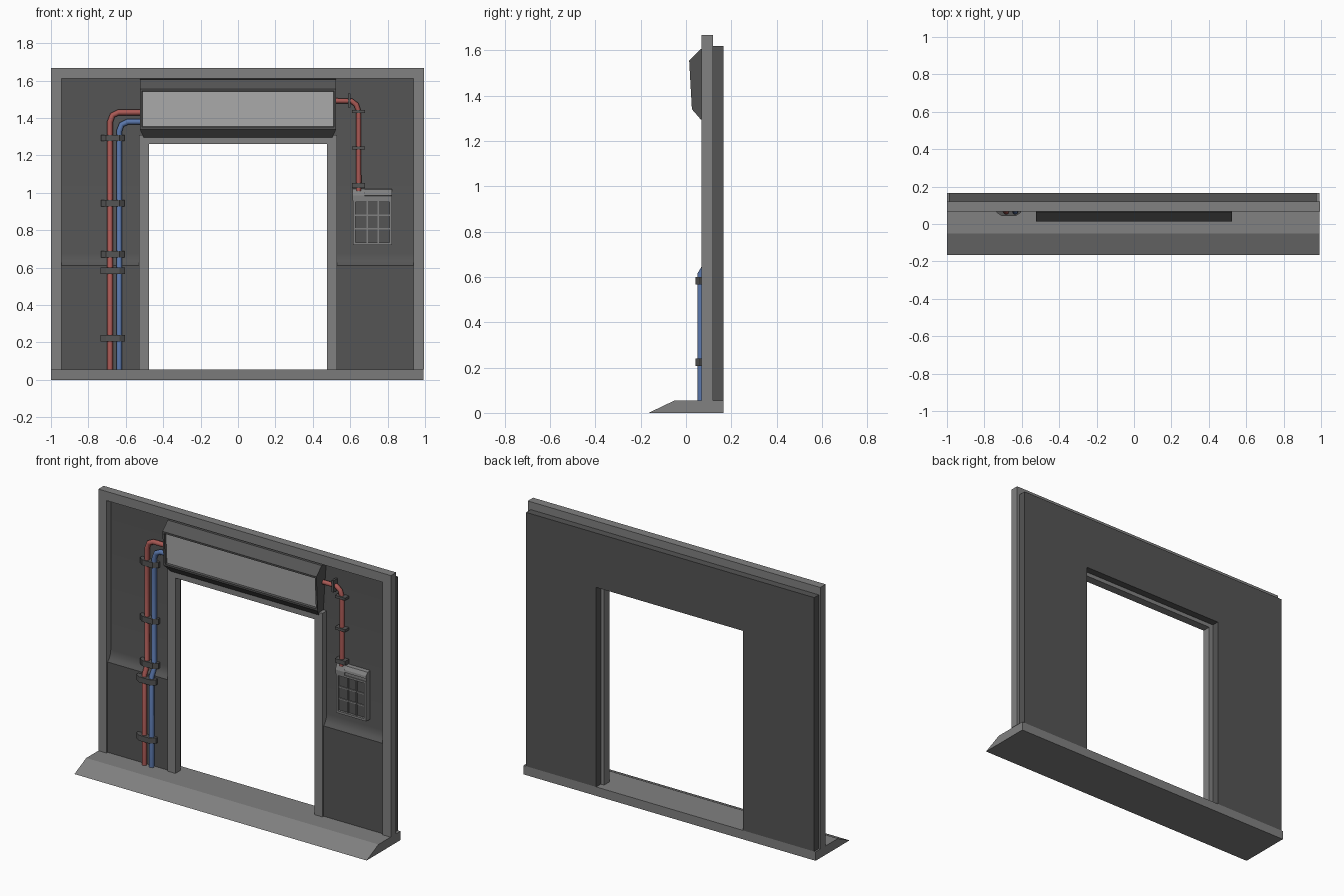
import bpy, bmesh, math
from mathutils import Vector

if "Cube" in bpy.data.objects:
    bpy.data.objects.remove(bpy.data.objects["Cube"])

COLOURS = {"frame_grey": (0.22, 0.22, 0.22), "dark_grey": (0.09, 0.09, 0.09),
           "screen_grey": (0.42, 0.42, 0.42), "red": (0.40, 0.10, 0.09), "blue": (0.10, 0.18, 0.40)}
MATS = {}
for key, rgb in COLOURS.items():
    MATS[key] = bpy.data.materials.new(key)
    MATS[key].diffuse_color = (*rgb, 1)


def add(name, mesh, mat, smooth=False):
    ob = bpy.data.objects.new(name, mesh)
    bpy.context.collection.objects.link(ob)
    mesh.materials.clear()
    mesh.materials.append(MATS[mat])
    if smooth:
        mesh.polygons.foreach_set("use_smooth", [True] * len(mesh.polygons))
        mesh.set_sharp_from_angle(angle=math.radians(50) if smooth == "tube" else math.radians(25))
    return ob


def prism(name, pts, axis, lo, hi, mat, smooth=False):
    """Extrude a 2D profile along an axis: x takes (y,z), y takes (x,z), z takes (x,y)."""
    place = {"x": lambda p, t: (t, p[0], p[1]), "y": lambda p, t: (p[0], t, p[1]),
             "z": lambda p, t: (p[0], p[1], t)}[axis]
    bm = bmesh.new()
    a = [bm.verts.new(place(p, lo)) for p in pts]
    b = [bm.verts.new(place(p, hi)) for p in pts]
    bm.faces.new(a)
    bm.faces.new(b[::-1])
    for i in range(len(pts)):
        j = (i + 1) % len(pts)
        bm.faces.new((a[i], b[i], b[j], a[j]))
    bmesh.ops.recalc_face_normals(bm, faces=bm.faces)
    me = bpy.data.meshes.new(name)
    bm.to_mesh(me)
    bm.free()
    return add(name, me, mat, smooth)


def box(name, x0, x1, y0, y1, z0, z1, mat):
    return prism(name, [(x0, z0), (x1, z0), (x1, z1), (x0, z1)], "y", y0, y1, mat)


def arch(name, x0, x1, top, i0, i1, itop, y0, y1, mat):
    z = 0.055
    return prism(name, [(x0, z), (x0, top), (x1, top), (x1, z), (i1, z), (i1, itop), (i0, itop), (i0, z)],
                 "y", y0, y1, mat)


def pipe(name, pts, r, mat):
    cu = bpy.data.curves.new(name, "CURVE")
    cu.dimensions = "3D"
    cu.bevel_depth, cu.bevel_resolution, cu.use_fill_caps = r, 2, True
    sp = cu.splines.new("POLY")
    sp.points.add(len(pts) - 1)
    for q, p in zip(sp.points, pts):
        q.co = (*p, 1)
    tmp = bpy.data.objects.new(name + "_path", cu)
    bpy.context.collection.objects.link(tmp)
    me = bpy.data.meshes.new_from_object(tmp.evaluated_get(bpy.context.evaluated_depsgraph_get()))
    bpy.data.objects.remove(tmp)
    add(name, me, mat, "tube")


# Ramped threshold
prism("threshold", [(-0.165, 0), (-0.05, 0.055), (0.165, 0.055), (0.165, 0)], "x", -1.0, 0.993, "frame_grey")

# Outer frame, door frame and back wall
arch("outer_frame", -1.0, 0.995, 1.668, -0.945, 0.937, 1.612, 0.068, 0.12, "frame_grey")
arch("door_frame", -0.528, 0.528, 1.31, -0.475, 0.475, 1.26, 0.068, 0.12, "frame_grey")
arch("back_wall", -0.99, 0.975, 1.62, -0.503, 0.497, 1.285, 0.12, 0.165, "dark_grey")
box("lintel_panel", -0.528, 0.528, 0.11, 0.12, 1.31, 1.612, "dark_grey")

# Side panels with a sloped step
step = [(0.12, 0.055), (0.08, 0.055), (0.08, 0.612), (0.095, 0.628), (0.105, 0.648), (0.11, 0.675),
        (0.11, 1.612), (0.12, 1.612)]
prism("left_panel", step, "x", -0.945, -0.528, "dark_grey", True)
prism("right_panel", step, "x", 0.528, 0.937, "dark_grey", True)

# Sign housing: wedge profile, tapered underside, recessed front
sign = prism("sign_housing", [(0.115, 1.61), (0.065, 1.605), (0.014, 1.555), (0.026, 1.34), (0.065, 1.295),
                              (0.115, 1.295)], "x", -0.525, 0.525, "dark_grey")
bm = bmesh.new()
bm.from_mesh(sign.data)
for v in bm.verts:
    if v.co.z < 1.3:
        v.co.x *= 0.96
front = max(bm.faces, key=lambda f: -f.normal.y * f.calc_area())
bmesh.ops.inset_region(bm, faces=[front], thickness=0.016, depth=0)
bmesh.ops.inset_region(bm, faces=[front], thickness=0.004, depth=-0.012)
sign.data.materials.append(MATS["screen_grey"])
front.material_index = 1
bm.to_mesh(sign.data)
bm.free()


# Supply pipes on the left
def supply(name, x, z, mat):
    pipe(name, [(x, 0.066, 0.05), (x, 0.066, 0.612), (x, 0.092, 0.655), (x, 0.092, z - 0.05),
                (x + 0.013, 0.092, z - 0.015), (x + 0.045, 0.092, z), (-0.51, 0.092, z)], 0.0155, mat)


supply("red_pipe", -0.684, 1.43, "red")
supply("blue_pipe", -0.635, 1.38, "blue")

# Pipe clamps
for z, y, w in [(1.293, 0.11, 0.062), (0.945, 0.11, 0.062), (0.672, 0.11, 0.062), (0.583, 0.08, 0.066),
                (0.223, 0.08, 0.066)]:
    prof = [(-w, 0), (-w, -0.018), (-0.036, -0.038), (0.036, -0.038), (w, -0.018), (w, 0)]
    prism("pipe_clamp", [(-0.67 + px, y + py) for px, py in prof], "z", z - 0.017, z + 0.017, "dark_grey")

# Cable pipe on the right with its collars
pipe("cable_pipe", [(0.51, 0.092, 1.492), (0.605, 0.092, 1.492), (0.632, 0.092, 1.472), (0.645, 0.092, 1.435),
                    (0.645, 0.092, 1.01)], 0.014, "red")
box("pipe_collar", 0.589, 0.602, 0.072, 0.112, 1.457, 1.53, "dark_grey")
for z, h in [(1.435, 0.008), (1.24, 0.008), (1.04, 0.013)]:
    box("pipe_collar", 0.61, 0.68, 0.072, 0.112, z - h, z + h, "dark_grey")

# Keypad: backing, rim, grid and hood
box("keypad_back", 0.617, 0.82, 0.088, 0.112, 0.722, 1.0, "dark_grey")
for x0, x1, z0, z1 in [(0.615, 0.629, 0.72, 0.965), (0.809, 0.823, 0.72, 0.965),
                       (0.629, 0.809, 0.72, 0.734), (0.629, 0.809, 0.952, 0.965)]:
    box("keypad_rim", x0, x1, 0.074, 0.112, z0, z1, "frame_grey")
for x in (0.69, 0.749):
    box("keypad_bar", x - 0.004, x + 0.004, 0.081, 0.09, 0.734, 0.952, "frame_grey")
for z in (0.807, 0.88):
    box("keypad_bar", 0.629, 0.809, 0.082, 0.09, z - 0.004, z + 0.004, "frame_grey")
prism("keypad_hood", [(0.112, 0.96), (0.074, 0.96), (0.074, 0.985), (0.09, 1.02), (0.112, 1.025)],
      "x", 0.612, 0.676, "frame_grey")
prism("keypad_hood", [(0.112, 0.96), (0.078, 0.96), (0.078, 0.984), (0.069, 0.986), (0.072, 1.0),
                      (0.088, 1.018), (0.112, 1.022)], "x", 0.676, 0.823, "frame_grey")

for m in bpy.data.materials:
    if m.users and not m.is_grease_pencil:
        m.use_nodes = True
        m.node_tree.nodes["Principled BSDF"].inputs["Base Color"].default_value = m.diffuse_color
